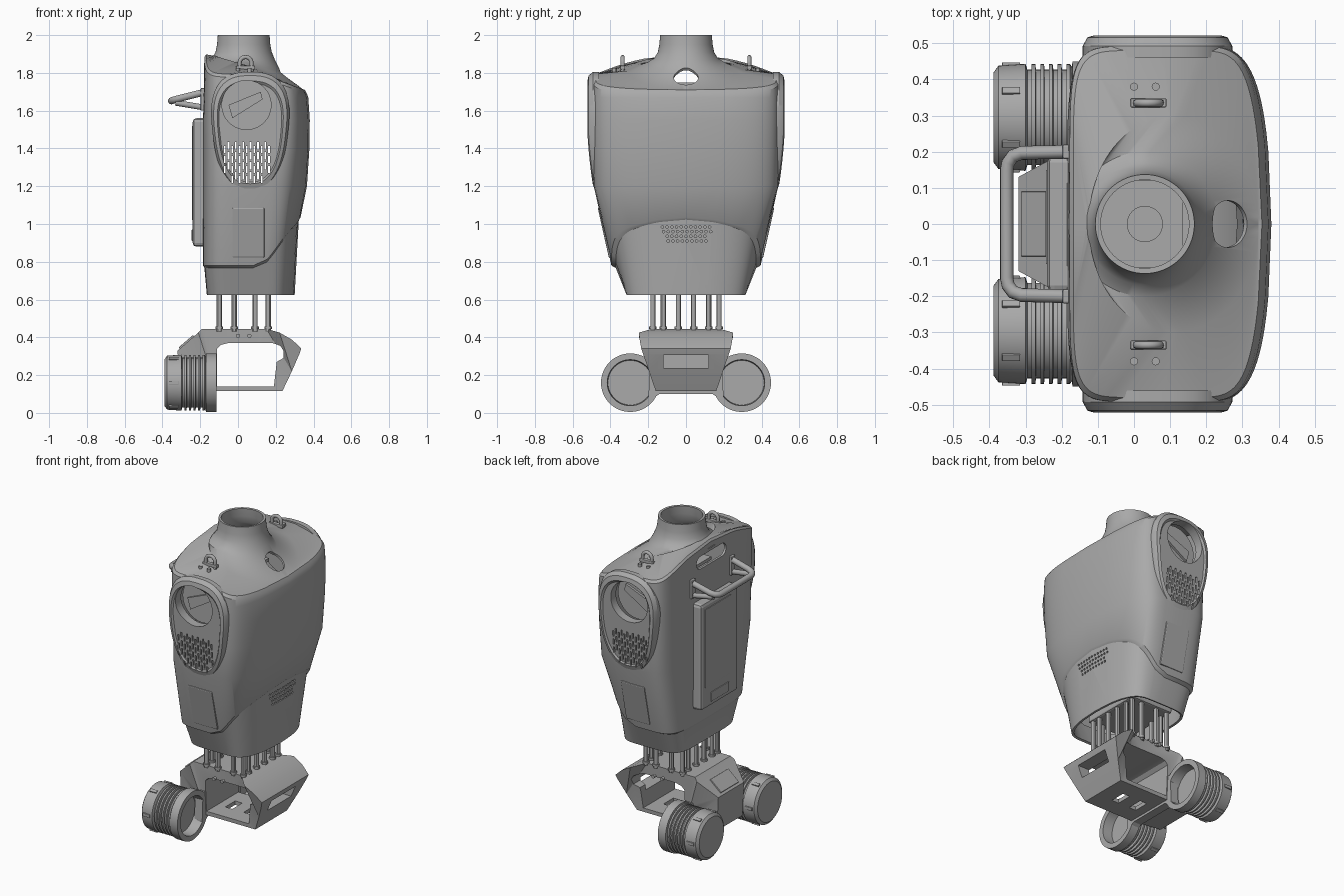
import bpy, bmesh, math
from mathutils import Vector, Matrix

old = bpy.data.objects.get("Cube")
if old:
    bpy.data.objects.remove(old)

GREY = bpy.data.materials.new("mid_grey")
GREY.use_nodes = True
COLOUR = (0.4, 0.4, 0.4, 1)
GREY.diffuse_color = COLOUR
GREY.node_tree.nodes["Principled BSDF"].inputs["Base Color"].default_value = COLOUR


# ---------- helpers ----------
def finish(name, bm):
    bmesh.ops.recalc_face_normals(bm, faces=bm.faces)
    me = bpy.data.meshes.new(name)
    bm.to_mesh(me)
    bm.free()
    me.materials.append(GREY)
    ob = bpy.data.objects.new(name, me)
    bpy.context.collection.objects.link(ob)
    return ob


def smooth(ob, angle=30):
    bpy.ops.object.select_all(action="DESELECT")
    ob.select_set(True)
    bpy.context.view_layer.objects.active = ob
    bpy.ops.object.shade_smooth_by_angle(angle=math.radians(angle))
    return ob


def bake(ob):
    deps = bpy.context.evaluated_depsgraph_get()
    me = bpy.data.meshes.new_from_object(ob.evaluated_get(deps))
    ob.modifiers.clear()
    ob.data = me


def cut(ob, cutter):
    mod = ob.modifiers.new("cut", "BOOLEAN")
    mod.operation, mod.solver, mod.object = "DIFFERENCE", "EXACT", cutter
    bake(ob)


def add_box(bm, centre, size, rot=Matrix()):
    bmesh.ops.create_cube(bm, size=1, matrix=Matrix.Translation(centre) @ rot @ Matrix.Diagonal((*size, 1)))


def add_cyl(bm, centre, axis, r, depth, sides=32):
    turn = Vector(axis).to_track_quat("Z", "Y").to_matrix().to_4x4()
    bmesh.ops.create_cone(bm, cap_ends=True, segments=sides, radius1=r, radius2=r, depth=depth,
                          matrix=Matrix.Translation(centre) @ turn)


def box(name, centre, size, bevel=0.0, rot=Matrix()):
    bm = bmesh.new()
    add_box(bm, centre, size, rot)
    if bevel:
        bmesh.ops.bevel(bm, geom=bm.edges[:], offset=bevel, segments=2, affect="EDGES", profile=0.5)
    return finish(name, bm)


def cyl(name, centre, axis, r, depth, sides=32):
    bm = bmesh.new()
    add_cyl(bm, centre, axis, r, depth, sides)
    return smooth(finish(name, bm))


def loft(name, rings, cap=False):
    bm = bmesh.new()
    loops = [[bm.verts.new(p) for p in ring] for ring in rings]
    for a, b in zip(loops, loops[1:]):
        for i in range(len(a)):
            j = (i + 1) % len(a)
            bm.faces.new((a[i], a[j], b[j], b[i]))
    if cap:
        bm.faces.new(loops[0])
        bm.faces.new(loops[-1])
    return finish(name, bm)


def prism(name, points, place, lo, hi):
    """Extrude a 2D outline; place(u, v, side) gives the 3D point."""
    return loft(name, [[place(u, v, s) for u, v in points] for s in (lo, hi)], cap=True)


def tube(name, points, r):
    cu = bpy.data.curves.new(name, "CURVE")
    cu.dimensions, cu.bevel_depth, cu.bevel_resolution, cu.use_fill_caps = "3D", r, 3, True
    sp = cu.splines.new("POLY")
    sp.points.add(len(points) - 1)
    for p, co in zip(sp.points, points):
        p.co = (*co, 1)
    ob = bpy.data.objects.new(name, cu)
    bpy.context.collection.objects.link(ob)
    deps = bpy.context.evaluated_depsgraph_get()
    me = bpy.data.meshes.new_from_object(ob.evaluated_get(deps))
    bpy.data.objects.remove(ob)
    me.materials.clear()
    me.materials.append(GREY)
    ob = bpy.data.objects.new(name, me)
    bpy.context.collection.objects.link(ob)
    return smooth(ob, 50)


def power(v, n):
    return math.copysign(abs(v) ** (2 / n), v)


# ---------- torso shell ----------
N = 96
ANGLES = [2 * math.pi * i / N for i in range(N)]


def section(xb, xf, w, height, n=5.5):
    ring, mid = [], 0.08
    for t in ANGLES:
        cx, cy = power(math.cos(t), n), power(math.sin(t), n)
        x = mid + cx * ((xf - mid - 0.05 * cy * cy) if cx > 0 else (mid - xb))
        ring.append((x, cy * w, height(x, cy)))
    return ring


def flat(z):
    return lambda x, s: z


def lifted(z):  # hem that arches up over the belly
    def height(x, s):
        k = min(1, max(0, (x - 0.1) / 0.19))
        return z + 0.255 * k * k * (3 - 2 * k) * (1 - 0.35 * s * s)
    return height


def shoulder_line(lift):  # sloping shoulder edge, high at the back
    return lambda x, s: lift + (1.79 - 0.36 * (x - 0.12) if x > 0.12
                                else 1.79 + 0.36 * (0.12 - x) * (1 - s * s))


def collar_ring():  # tilted edge of the scooped collar
    ring = []
    for t in ANGLES:
        x = 0.11 + 0.235 * math.cos(t)
        z = 1.838 - (0.43 if x > 0.05 else 0.3) * (x - 0.05)
        ring.append((x, 0.3 * math.sin(t), z))
    return ring


def neck_ring(r, z, dip=0.0):
    return [(0.03 + r * math.cos(t), r * math.sin(t), z - dip * max(0, math.cos(t))) for t in ANGLES]


shell = loft("torso_shell", [
    section(-0.165, 0.30, 0.315, flat(0.625)),
    section(-0.178, 0.322, 0.372, lifted(0.768)),
    section(-0.185, 0.331, 0.395, lifted(0.78)),
    section(-0.185, 0.365, 0.488, flat(1.2)),
    section(-0.185, 0.378, 0.496, flat(1.4)),
    section(-0.185, 0.38, 0.497, flat(1.55), 6),
    section(-0.182, 0.372, 0.495, flat(1.67), 6.5),
    section(-0.178, 0.365, 0.492, shoulder_line(-0.012), 7),
    section(-0.168, 0.354, 0.48, shoulder_line(0.004), 7),
    collar_ring(),
    neck_ring(0.2, 1.858, 0.055), neck_ring(0.168, 1.878, 0.015), neck_ring(0.149, 1.91),
    neck_ring(0.141, 1.95), neck_ring(0.137, 2.0)])
thick = shell.modifiers.new("wall", "SOLIDIFY")
thick.thickness, thick.offset = 0.015, -1
bake(shell)


# ---------- shoulder pods ----------
def pod_ring(scale, y, side):
    ring = []
    for t in ANGLES:
        z = 1.485 + 0.32 * scale * power(math.sin(t), 2.6)
        taper = 1 + 0.18 * (z - 1.485) / 0.32
        x = 0.065 + 0.2 * scale * taper * power(math.cos(t), 2.6)
        ring.append((x, side * (y - 0.18 * max(0, 1.5 - z) ** 1.5), z))
    return ring


pods = [loft(f"{n}_shoulder_pod",
             [pod_ring(a, y, s) for a, y in ((1, 0.46), (1, 0.492), (0.94, 0.516), (0.85, 0.522), (0.81, 0.512))],
             cap=True) for n, s in (("left", 1), ("right", -1))]

# ---------- openings: arm sockets, vents, collar hole, rear grip ----------
bm = bmesh.new()
for side in (1, -1):
    add_cyl(bm, (0.045, side * 0.5, 1.63), (0, 1, 0), 0.13, 0.2, 48)
    for col in range(13):
        for row in range(4):
            if row or 1 < col < 11:
                z = 1.235 + row * 0.053 + (0.02 if col % 2 else 0)
                add_box(bm, (-0.07 + col * 0.0195, side * 0.5, z), (0.009, 0.14, 0.038))
for row in range(4):
    for col in range(-5 + row // 2, 6 - row // 2):
        add_cyl(bm, (0.32, col * 0.025 + (row % 2) * 0.006, 0.985 - row * 0.025), (1, 0, 0), 0.007, 0.12, 8)
add_cyl(bm, (0.26, 0, 1.775), (0.62, 0, 0.78), 0.065, 0.12, 40)
add_box(bm, (-0.18, 0, 1.79), (0.1, 0.22, 0.08))
for side in (1, -1):
    add_cyl(bm, (-0.18, side * 0.11, 1.79), (1, 0, 0), 0.0399, 0.099, 24)
cutter = finish("opening_cutter", bm)
for ob in [shell] + pods:
    mod = ob.modifiers.new("cut", "BOOLEAN")
    mod.use_self = True
    mod.operation, mod.solver, mod.object = "DIFFERENCE", "EXACT", cutter
    bake(ob)
    smooth(ob)
bpy.data.objects.remove(cutter)

# ---------- inside the torso ----------
box("neck_plate", (0.02, 0, 1.71), (0.23, 0.24, 0.02))
cyl("neck_disc", (0.03, 0, 1.725), (0, 0, 1), 0.05, 0.02)
box("waist_core", (0.03, 0, 0.71), (0.3, 0.4, 0.06), 0.01)
for n, s in (("left", 1), ("right", -1)):
    cyl(f"{n}_socket_disc", (0.045, s * 0.41, 1.63), (0, 1, 0), 0.14, 0.03)
    prism(f"{n}_socket_wedge", [(-0.05, 1.63), (0.12, 1.7), (0.13, 1.66), (-0.03, 1.56)],
          lambda x, z, y: (x, y, z), s * 0.42, s * 0.44)
    # ---------- side details ----------
    box(f"{n}_side_panel", (0.055, s * 0.43, 0.955), (0.17, 0.016, 0.27), 0.006,
        Matrix.Rotation(-s * 0.22, 4, "X"))
    arch = [(0.04 + 0.032 * math.cos(a), s * 0.335, 1.852 + 0.032 * math.sin(a))
            for a in (math.pi * k / 8 for k in range(9))]
    tube(f"{n}_lifting_eye", [(0.072, s * 0.335, 1.8)] + arch + [(0.008, s * 0.335, 1.8)], 0.011)
    box(f"{n}_lifting_eye_base", (0.04, s * 0.335, 1.828), (0.1, 0.025, 0.02), 0.004)
    for x in (0.0, 0.06):
        cyl(f"{n}_shoulder_screw", (x, s * 0.38, 1.815), (0, 0, 1), 0.011, 0.02, 16)

# ---------- back pack and handle ----------
box("back_pack", (-0.2, 0, 1.22), (0.08, 0.38, 0.68), 0.02)
box("back_pack_panel", (-0.24, 0.02, 1.27), (0.008, 0.26, 0.5), 0.002)
box("back_pack_latch", (-0.24, 0, 0.94), (0.01, 0.18, 0.06), 0.003)
half = [(-0.17, 0.2, 1.7), (-0.31, 0.197, 1.665), (-0.335, 0.188, 1.658), (-0.348, 0.17, 1.654), (-0.352, 0.15, 1.652)]
tube("handle_bar", half + [(x, -y, z) for x, y, z in reversed(half)], 0.019)
for n, s in (("left", 1), ("right", -1)):
    tube(f"{n}_handle_strut", [(-0.17, s * 0.2, 1.615), (-0.33, s * 0.192, 1.642)], 0.016)
    box(f"{n}_handle_foot", (-0.185, s * 0.2, 1.66), (0.025, 0.04, 0.12), 0.005)

# ---------- waist rods ----------
for x in (-0.1, -0.02, 0.09, 0.16):
    for y in (-0.175, -0.12, -0.04, 0.04, 0.12, 0.175):
        if abs(y) > 0.15 or x in (-0.1, 0.16):
            cyl("waist_rod", (x, y, 0.56), (0, 0, 1), 0.014, 0.26, 12)
            cyl("waist_rod_foot", (x, y, 0.45), (0, 0, 1), 0.02, 0.014, 12)


# ---------- pelvis ----------
def pelvis_point(x, z, s):
    levels = [(0.1, 0.155), (0.35, 0.24), (0.425, 0.25), (0.445, 0.18)]
    for (z0, w0), (z1, w1) in zip(levels, levels[1:]):
        if z0 <= z <= z1:
            w = w0 + (w1 - w0) * (z - z0) / (z1 - z0)
    limit = 0.13 if x < -0.25 else 0.19 if x < -0.2 else w
    return (x, s * min(w, limit), z)


pelvis = prism("pelvis_frame", [
    (-0.19, 0.445), (0.15, 0.445), (0.22, 0.425), (0.285, 0.388), (0.335, 0.342), (0.325, 0.312),
    (0.285, 0.22), (0.235, 0.115), (-0.11, 0.115), (-0.31, 0.115), (-0.32, 0.33), (-0.21, 0.425)],
    pelvis_point, -1, 1)
bm = bmesh.new()
bm.from_mesh(pelvis.data)
bmesh.ops.triangulate(bm, faces=bm.faces[:])
bm.to_mesh(pelvis.data)
bm.free()
opening = prism("pelvis_opening", [
    (-0.11, 0.14), (0.19, 0.14), (0.205, 0.27), (0.24, 0.29), (0.24, 0.33), (0.225, 0.355), (0.18, 0.37),
    (-0.05, 0.37), (-0.09, 0.36), (-0.11, 0.34)], lambda x, z, y: (x, y, z), -0.4, 0.4)
cut(pelvis, opening)
bpy.data.objects.remove(opening)
bm = bmesh.new()
add_box(bm, (0.3, 0, 0.272), (0.24, 0.24, 0.07))
for x in (-0.03, 0.1):
    add_box(bm, (x, 0, 0.125), (0.05, 0.1, 0.06))
for s in (1, -1):  # clearance beside the hip motors
    add_cyl(bm, (-0.26, s * 0.295, 0.162), (1, 0, 0), 0.152, 0.29, 48)
slots = finish("pelvis_slots", bm)
cut(pelvis, slots)
bpy.data.objects.remove(slots)
smooth(pelvis, 25)
box("rear_cover_panel", (-0.272, 0, 0.375), (0.1, 0.18, 0.012), 0.003, Matrix.Rotation(-0.71, 4, "Y"))
for x in (0.0, 0.06):
    for s in (1, -1):
        cyl("pelvis_bolt", (x, s * 0.24, 0.408), (0, 1, 0), 0.011, 0.02, 16)
prism("hip_bridge", [(-0.19, 0.27), (0.19, 0.27), (0.2, 0.06), (0.14, 0.1), (-0.14, 0.1), (-0.2, 0.06)],
      lambda y, z, x: (x, y, z), -0.17, -0.115)

# ---------- hip motors ----------
profile = [(-0.388, 0.001), (-0.388, 0.125), (-0.375, 0.143), (-0.3, 0.148)]
for k in range(5):  # cooling fins
    x = -0.295 + k * 0.024
    profile += [(x, 0.132), (x + 0.012, 0.132), (x + 0.012, 0.147), (x + 0.022, 0.147)]
profile += [(-0.172, 0.14), (-0.17, 0.155), (-0.115, 0.155), (-0.115, 0.122), (-0.18, 0.118), (-0.18, 0.001)]
for n, s in (("left", 1), ("right", -1)):
    smooth(loft(f"{n}_hip_motor",
                [[(x, s * 0.295 + r * math.cos(t), 0.16 + r * math.sin(t)) for t in ANGLES[::2]]
                 for x, r in profile], cap=True))
    for k in range(6):
        a = math.pi * k / 3
        box(f"{n}_motor_lug", (-0.34, s * 0.295 + 0.146 * math.cos(a), 0.16 + 0.146 * math.sin(a)),
            (0.05, 0.012, 0.02), 0.002, Matrix.Rotation(a, 4, "X"))
